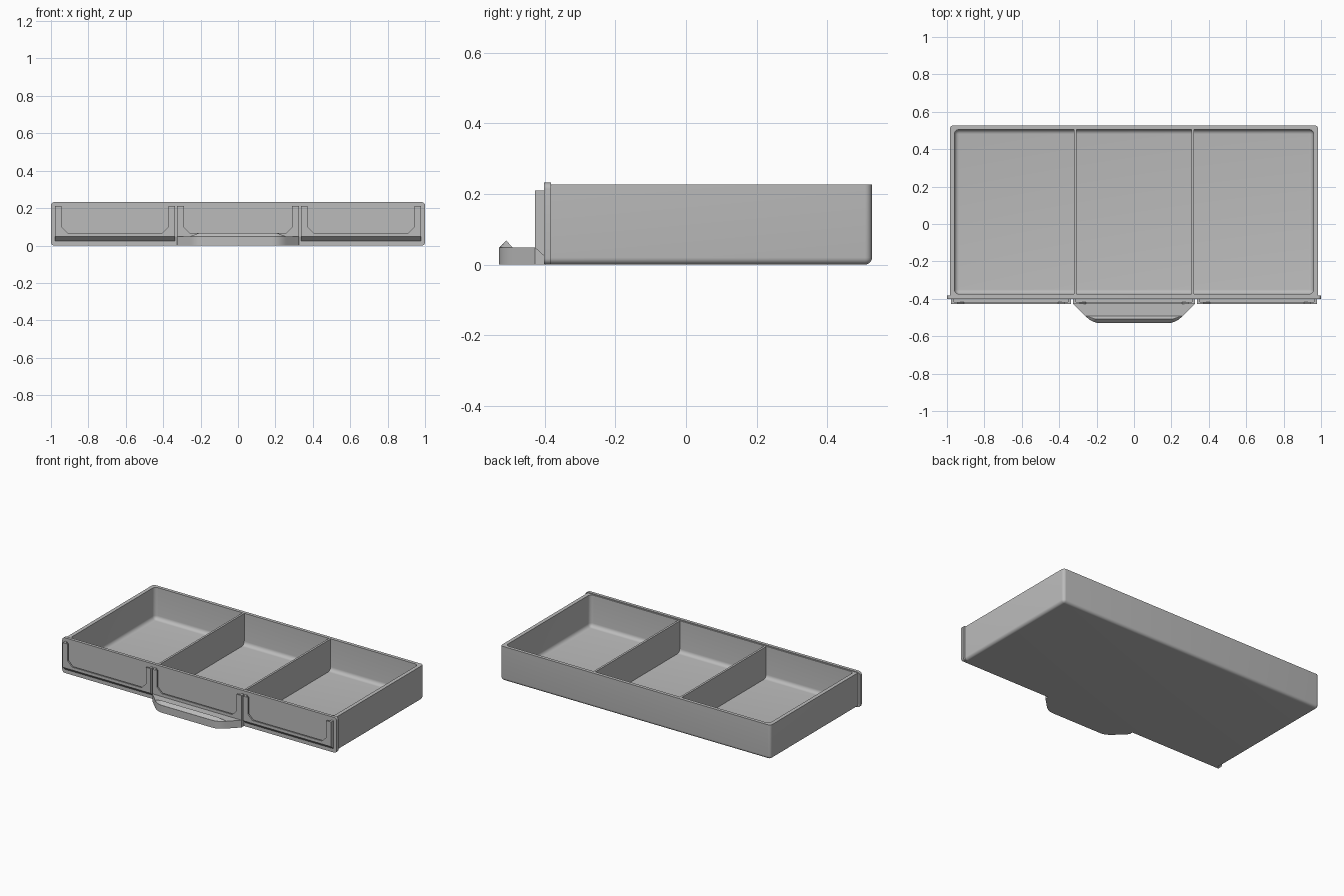
import bpy, bmesh
from mathutils import Vector

cube = bpy.data.objects.get("Cube")
if cube:
    bpy.data.objects.remove(cube, do_unlink=True)

GREY = (0.5, 0.5, 0.5, 1)
mat = bpy.data.materials.new("plain grey plastic")
mat.use_nodes = True
mat.diffuse_color = GREY
bsdf = next(n for n in mat.node_tree.nodes if n.type == 'BSDF_PRINCIPLED')
bsdf.inputs["Base Color"].default_value = GREY


def finish(name, bm):
    bmesh.ops.recalc_face_normals(bm, faces=bm.faces)
    mesh = bpy.data.meshes.new(name)
    bm.to_mesh(mesh)
    bm.free()
    mesh.materials.append(mat)
    ob = bpy.data.objects.new(name, mesh)
    bpy.context.collection.objects.link(ob)
    return ob


def smooth(ob):
    bpy.ops.object.select_all(action='DESELECT')
    ob.select_set(True)
    bpy.context.view_layer.objects.active = ob
    bpy.ops.object.shade_smooth_by_angle(angle=0.6)


def box(name, lo, hi, radius=0, rule=None):
    """Box between two corners; edges whose midpoint passes the rule are rounded."""
    lo, hi = Vector(lo), Vector(hi)
    bm = bmesh.new()
    bmesh.ops.create_cube(bm, size=1)
    for v in bm.verts:
        v.co = Vector([l + (c + 0.5) * (h - l) for l, c, h in zip(lo, v.co, hi)])
    if radius:
        mid = (lo + hi) / 2
        edges = [e for e in bm.edges
                 if rule((e.verts[0].co + e.verts[1].co) / 2 - mid)]
        bmesh.ops.bevel(bm, geom=edges, offset=radius, segments=6,
                        profile=0.5, affect='EDGES')
    return finish(name, bm)


def prism(name, points, place, start, end):
    """Extrude a flat profile; place maps (u, v, depth) to x, y, z."""
    bm = bmesh.new()
    face = bm.faces.new([bm.verts.new(place(u, v, start)) for u, v in points])
    out = bmesh.ops.extrude_face_region(bm, geom=[face])
    shift = Vector(place(0, 0, end)) - Vector(place(0, 0, start))
    verts = [g for g in out["geom"] if isinstance(g, bmesh.types.BMVert)]
    bmesh.ops.translate(bm, verts=verts, vec=shift)
    return finish(name, bm)


along_x = lambda u, v, d: (d, u, v)
along_y = lambda u, v, d: (u, d, v)
along_z = lambda u, v, d: (u, v, d)

# Tray: rounded shell with a rounded cavity
EPS = 0.001
tray = box("tray", (-0.985, -0.4, 0), (0.985, 0.527, 0.227), 0.02,
           lambda m: m.y > -0.4 and m.z < EPS)
cavity = box("cavity_cutter", (-0.96, -0.375, 0.018), (0.96, 0.505, 0.4), 0.025,
             lambda m: m.z < EPS)
cavity.hide_render = True
cut = tray.modifiers.new("hollow", 'BOOLEAN')
cut.operation = 'DIFFERENCE'
cut.solver = 'EXACT'
cut.object = cavity
bpy.context.view_layer.objects.active = tray
bpy.ops.object.modifier_apply(modifier=cut.name)
bpy.data.objects.remove(cavity, do_unlink=True)
smooth(tray)

# Dividers
for side, x in (("right", -0.315), ("left", 0.315)):
    box(side + "_divider", (x - 0.007, -0.385, 0.01), (x + 0.007, 0.515, 0.226))

# Front plate, slightly wider and taller than the tray
plate = box("front_plate", (-1, -0.402, 0), (1, -0.382, 0.232), 0.018,
            lambda m: abs(m.y) < EPS)
smooth(plate)

# Label holders: side rails and sill with sloped undersides, plus a U-shaped lip
FRONT, BACK, TOP = -0.428, -0.395, 0.21


def label_holder(name, x0, x1):
    rail = [(BACK, 0.018), (FRONT, 0.048), (FRONT, TOP), (BACK, TOP)]
    sill = [(BACK, 0.018), (FRONT, 0.048), (FRONT, 0.055), (BACK, 0.055)]
    prism(name + "_right_rail", rail, along_x, x0, x0 + 0.015)
    prism(name + "_left_rail", rail, along_x, x1 - 0.015, x1)
    prism(name + "_sill", sill, along_x, x0, x1)
    a, b = x0 + 0.035, x1 - 0.035
    lip = [(x0, 0.048), (x1, 0.048), (x1, TOP), (b, TOP), (b, 0.1),
           (b - 0.033, 0.067), (a + 0.033, 0.067), (a, 0.1), (a, TOP), (x0, TOP)]
    prism(name + "_lip", lip, along_y, FRONT, FRONT + 0.01)


label_holder("right_label_holder", -0.978, -0.337)
label_holder("middle_label_holder", -0.325, 0.325)
label_holder("left_label_holder", 0.337, 0.978)

# Pull handle: flat tab with tapered sides and rounded front corners
p0, p1, p2 = Vector((0.262, -0.49)), Vector((0.225, -0.53)), Vector((0.18, -0.53))
curve = [p0 * (1 - t) ** 2 + p1 * 2 * t * (1 - t) + p2 * t * t
         for t in [i / 8 for i in range(9)]]
half = [(0.325, -0.39), (0.325, FRONT)] + [tuple(p) for p in curve]
outline = half + [(-x, y) for x, y in reversed(half)]
handle = prism("pull_handle", outline, along_z, 0, 0.048)
smooth(handle)

# Grip ridge along the front edge of the handle
bm = bmesh.new()
for s in (-1, 1):
    for p in curve:
        bm.verts.new((s * p.x, p.y, 0.047))
    bm.verts.new((s * 0.205, -0.509, 0.068))
bmesh.ops.convex_hull(bm, input=bm.verts)
finish("grip_ridge", bm)
